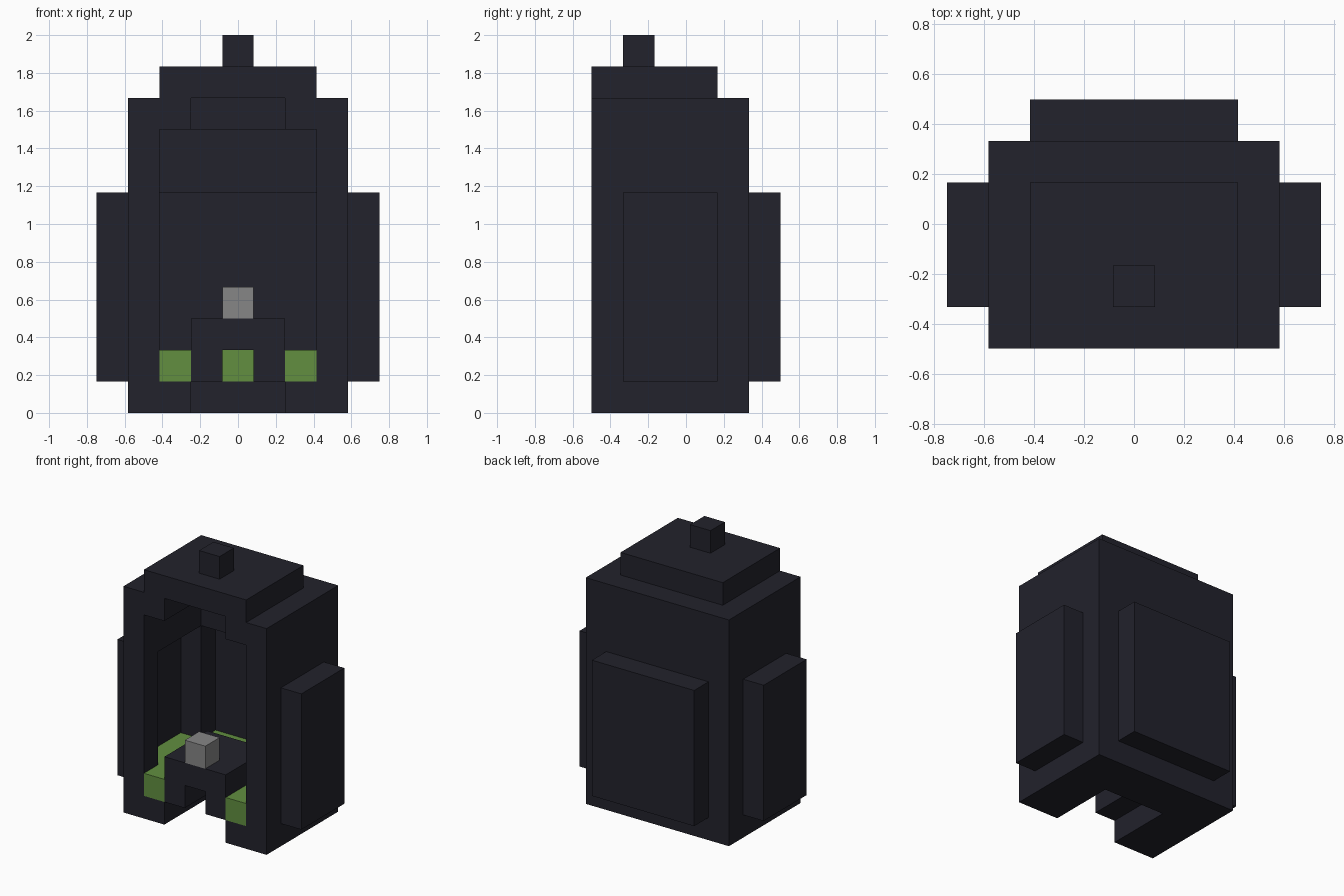
import bpy, bmesh
from mathutils import Vector

old = bpy.data.objects.get("Cube")
if old:
    bpy.data.objects.remove(old, do_unlink=True)

U = 1 / 6  # edge of one block


def material(name, rgb):
    m = bpy.data.materials.new(name)
    m.use_nodes = True
    m.diffuse_color = (*rgb, 1)
    m.node_tree.nodes["Principled BSDF"].inputs["Base Color"].default_value = (*rgb, 1)
    return m


mats = {
    "shell": material("dark_slate", (0.016, 0.016, 0.025)),
    "table": None,
    "green_floor": material("leaf_green", (0.122, 0.275, 0.051)),
    "grey_block": material("mid_grey", (0.24, 0.24, 0.24)),
}
mats["table"] = mats["shell"]
cells = {}


def box(part, half, y, z, first=None):
    """Fill (or carve, if part is None) blocks symmetric in x, from |x| = first to half."""
    for i in range(-half, half + 1):
        if first is not None and abs(i) < first:
            continue
        for j in range(*y):
            for k in range(*z):
                if part:
                    cells[i, j, k] = part
                else:
                    cells.pop((i, j, k), None)


# Outer shell: body, side pods, back pod, roof cap and knob
box("shell", 3, (-3, 2), (0, 10))
box("shell", 4, (-2, 1), (1, 7), first=4)
box("shell", 2, (2, 3), (1, 7))
box("shell", 2, (-3, 1), (10, 11))
box("shell", 0, (-2, -1), (11, 12))

# Hollow room, side niches, back niche, raised ceiling and the gap between the feet
box(None, 2, (-3, 1), (1, 9))
box(None, 3, (-2, 1), (1, 7))
box(None, 2, (1, 2), (1, 7))
box(None, 1, (-3, 0), (9, 10))
box(None, 1, (-3, 0), (0, 1))

# Floor of the room and niches
box("green_floor", 2, (-3, 2), (1, 2))
box("green_floor", 3, (-2, 1), (1, 2))

# Table with a tunnel under it, and the block on top
box("table", 1, (-3, 0), (1, 3))
box(None, 0, (-3, 0), (1, 2))
box("grey_block", 0, (-3, -2), (3, 4))


def build(part):
    """Make one object from the exposed block faces of a part."""
    bm = bmesh.new()
    for cell, owner in cells.items():
        if owner != part:
            continue
        centre = Vector(cell) + Vector((0, 0.5, 0.5))
        for axis in range(3):
            for sign in (-1, 1):
                n = Vector((0, 0, 0))
                n[axis] = sign
                if tuple(int(c + d) for c, d in zip(cell, n)) in cells:
                    continue
                a = Vector((0, 0, 0))
                a[(axis + 1) % 3] = 0.5
                b = n.cross(a)
                mid = centre + n / 2
                corners = (mid - a - b, mid + a - b, mid + a + b, mid - a + b)
                bm.faces.new([bm.verts.new(p * U) for p in corners])
    bmesh.ops.remove_doubles(bm, verts=bm.verts, dist=U / 100)
    bmesh.ops.dissolve_limit(bm, angle_limit=0.01, verts=bm.verts, edges=bm.edges)
    mesh = bpy.data.meshes.new(part)
    bm.to_mesh(mesh)
    bm.free()
    mesh.materials.append(mats[part])
    bpy.context.collection.objects.link(bpy.data.objects.new(part, mesh))


for part in mats:
    build(part)
